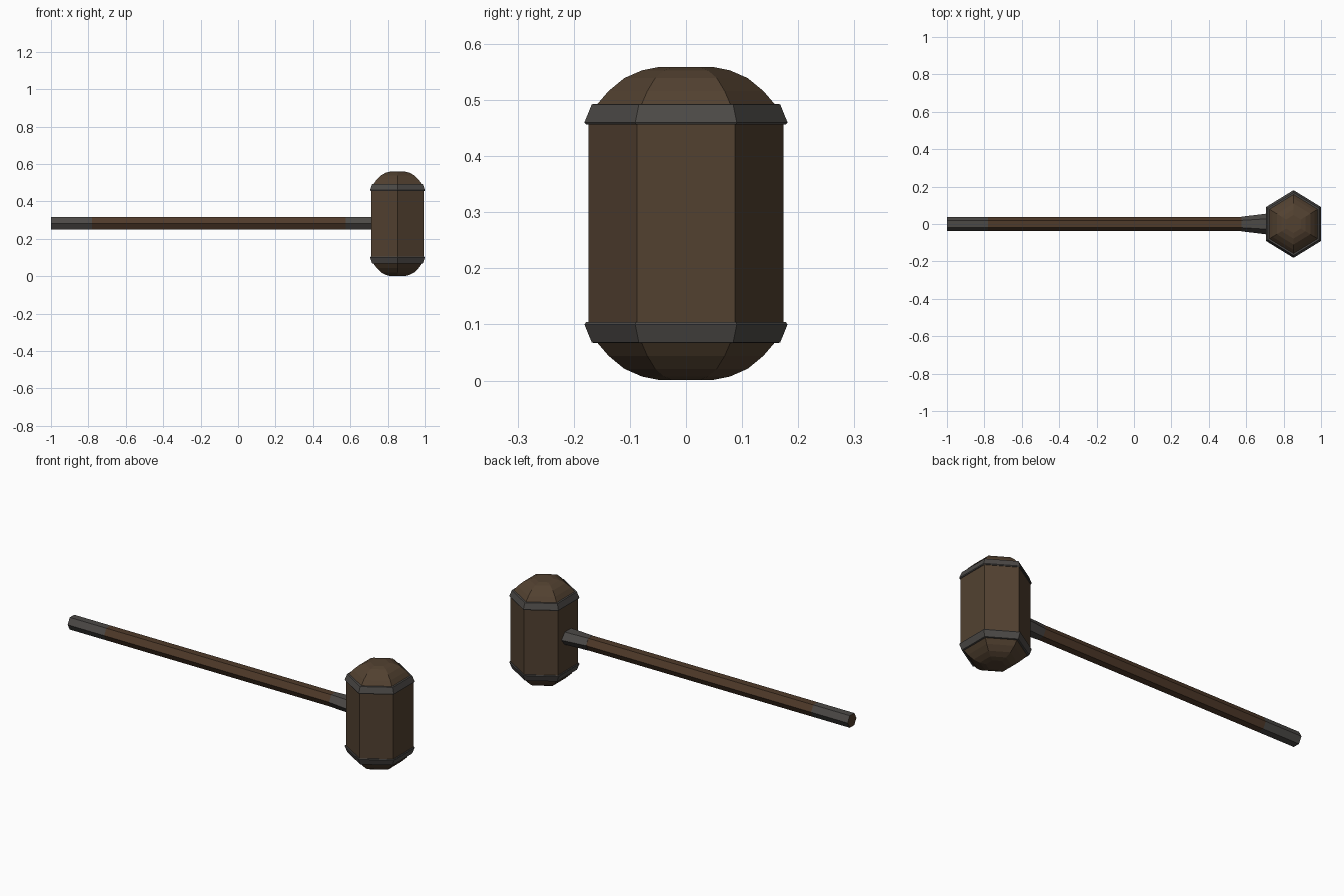
import bpy, bmesh, math

if "Cube" in bpy.data.objects:
    bpy.data.objects.remove(bpy.data.objects["Cube"])


def mat(name, rgb):
    m = bpy.data.materials.new(name)
    m.diffuse_color = (*rgb, 1)
    m.use_nodes = True
    m.node_tree.nodes["Principled BSDF"].inputs["Base Color"].default_value = m.diffuse_color
    return m


HEAD = mat("head wood", (0.085, 0.053, 0.030))
HANDLE = mat("handle wood", (0.080, 0.043, 0.023))
IRON = mat("dark iron", (0.072, 0.067, 0.062))

HX, HZ = 0.853, 0.28      # head centre
SQUASH = 0.942            # head is slightly narrow in x
C, S = [[f(math.radians(60 * i)) for i in range(6)] for f in (math.cos, math.sin)]


def hex_loft(name, rings, mats, closed=False, rule=None):
    """Join a list of six-point rings; cap the ends or close into a loop."""
    bm = bmesh.new()
    loops = [[bm.verts.new(p) for p in r] for r in rings]
    pairs = list(zip(loops, loops[1:])) + ([(loops[-1], loops[0])] if closed else [])
    for a, b in pairs:
        for i in range(6):
            j = (i + 1) % 6
            bm.faces.new((a[i], a[j], b[j], b[i]))
    if not closed:
        bm.faces.new(loops[0])
        bm.faces.new(loops[-1])
    bmesh.ops.recalc_face_normals(bm, faces=bm.faces)
    if rule:
        for f in bm.faces:
            f.material_index = rule(f)
    me = bpy.data.meshes.new(name)
    bm.to_mesh(me)
    bm.free()
    for m in mats:
        me.materials.append(m)
    ob = bpy.data.objects.new(name, me)
    bpy.context.collection.objects.link(ob)
    return ob


def head_ring(r, z):      # corners point along +-y
    return [(HX + SQUASH * r * S[i], r * C[i], z) for i in range(6)]


def handle_ring(x, ry, h):  # corners at +-y, flats on top and bottom
    return [(x, ry * C[i], 0.283 + h * S[i] / S[1]) for i in range(6)]


# Head: hexagonal block with domed ends, mirrored about its middle
dome = [(0.174, 0.195), (0.162, 0.208), (0.138, 0.236), (0.110, 0.259),
        (0.078, 0.273), (0.048, 0.279)]
profile = [(r, -d) for r, d in reversed(dome)] + dome
hex_loft("mallet_head", [head_ring(r, HZ + d) for r, d in profile], [HEAD])

# Iron bands around both ends of the head
band = [(0.168, 0.176), (0.178, 0.176), (0.181, 0.180), (0.168, 0.212),
        (0.165, 0.213), (0.150, 0.213)]
for label, s in (("upper", 1), ("lower", -1)):
    hex_loft(label + "_band", [head_ring(r, HZ + s * d) for r, d in band],
             [IRON], closed=True)

# Handle: iron-wrapped grip with a bare wooden end face
hex_loft("handle", [handle_ring(x, 0.038, 0.033) for x in (-1, -0.78, 0.58)],
         [HANDLE, IRON],
         rule=lambda f: int(-0.999 < f.calc_center_median().x < -0.78))

# Collar flaring sideways into the head
hex_loft("collar", [handle_ring(0.575, 0.039, 0.0335),
                    handle_ring(0.72, 0.057, 0.034)], [IRON])
